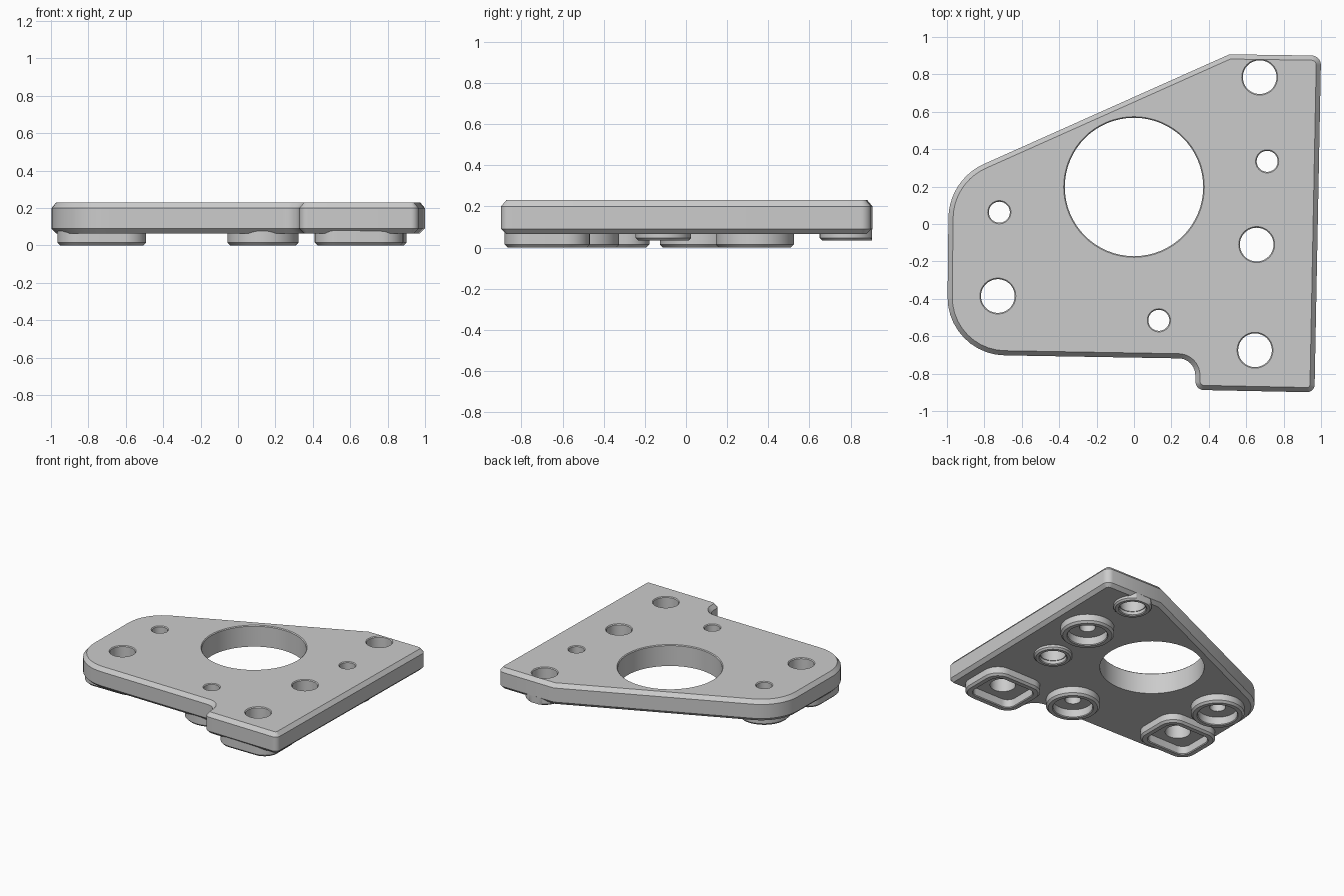
import bpy, bmesh, math
from mathutils import Vector

if "Cube" in bpy.data.objects:
    bpy.data.objects.remove(bpy.data.objects["Cube"])

grey = bpy.data.materials.new("plain grey")
grey.use_nodes = True
grey.diffuse_color = (0.6, 0.6, 0.6, 1)
grey.node_tree.nodes["Principled BSDF"].inputs["Base Color"].default_value = (0.6, 0.6, 0.6, 1)


def rounded(corners, steps=10):
    """Outline from (x, y, radius) corners, listed counter-clockwise."""
    out = []
    for i, (x, y, r) in enumerate(corners):
        p = Vector((x, y))
        a = (Vector(corners[i - 1][:2]) - p).normalized()
        b = (Vector(corners[(i + 1) % len(corners)][:2]) - p).normalized()
        if r == 0:
            out.append(p)
            continue
        half = math.acos(a.dot(b)) / 2
        centre = p + (a + b).normalized() * (r / math.sin(half))
        start = p + a * (r / math.tan(half)) - centre
        first = math.atan2(start.y, start.x)
        convex = a.x * b.y - a.y * b.x < 0
        turn = (math.pi - 2 * half) * (1 if convex else -1)
        for k in range(steps + 1):
            t = first + turn * k / steps
            out.append(centre + r * Vector((math.cos(t), math.sin(t))))
    return out


def circle(x, y, r, n=64):
    return [Vector((x + r * math.cos(2 * math.pi * i / n),
                    y + r * math.sin(2 * math.pi * i / n))) for i in range(n)]


def inset(outline, d):
    """Move an outline inwards by d with mitred corners."""
    out = []
    for i, p in enumerate(outline):
        e1 = (p - outline[i - 1]).normalized()
        e2 = (outline[(i + 1) % len(outline)] - p).normalized()
        n1, n2 = Vector((-e1.y, e1.x)), Vector((-e2.y, e2.x))
        out.append(p + (n1 + n2) * (d / (1 + n1.dot(n2))))
    return out


def loft(bm, layers, closed=False, y_max=9):
    """Skin (outline, z) layers; closed joins last to first, else caps."""
    rings = [[bm.verts.new((p.x, min(p.y, y_max), z)) for p in o] for o, z in layers]
    n = len(rings[0])
    pairs = list(zip(rings, rings[1:]))
    if closed:
        pairs.append((rings[-1], rings[0]))
    else:
        bm.faces.new(rings[0][::-1])
        bm.faces.new(rings[-1])
    for lo, hi in pairs:
        for i in range(n):
            j = (i + 1) % n
            bm.faces.new((lo[i], lo[j], hi[j], hi[i]))


def finish(name, bm):
    bmesh.ops.recalc_face_normals(bm, faces=bm.faces)
    mesh = bpy.data.meshes.new(name)
    bm.to_mesh(mesh)
    bm.free()
    mesh.materials.append(grey)
    obj = bpy.data.objects.new(name, mesh)
    bpy.context.collection.objects.link(obj)
    return obj


def smooth(obj):
    bpy.ops.object.select_all(action='DESELECT')
    obj.select_set(True)
    bpy.context.view_layer.objects.active = obj
    bpy.ops.object.shade_smooth_by_angle(angle=math.radians(25))


BOTTOM, TOP = 0.065, 0.23
WIDE, NARROW, LIP = 0.09, 0.056, 0.006
ring_wide = [(0.672, 0.785), (0.656, -0.11)]
square_wide = [(0.647, -0.675), (-0.728, -0.385)]
ring_narrow = [(0.712, 0.335), (-0.72, 0.063), (0.133, -0.515)]

# Main plate with chamfered rim
outline = rounded([(1.0, 0.9, 0.05), (0.51, 0.907, 0), (-0.99, 0.237, 0.32),
                   (-1.0, -0.697, 0.31), (0.325, -0.72, 0.09),
                   (0.33, -0.887, 0.045), (0.965, -0.9, 0.04)])
bm = bmesh.new()
loft(bm, [(inset(outline, 0.025), BOTTOM), (outline, BOTTOM + 0.025),
          (outline, TOP - 0.03), (inset(outline, 0.025), TOP)])
plate = finish("plate", bm)

# Through holes
bm = bmesh.new()
holes = [(0, 0.198, 0.37)]
holes += [(x, y, WIDE) for x, y in ring_wide + square_wide]
holes += [(x, y, NARROW) for x, y in ring_narrow]
for x, y, r in holes:
    loft(bm, [(circle(x, y, r), -0.1), (circle(x, y, r), TOP - LIP),
              (circle(x, y, r + LIP), TOP), (circle(x, y, r + LIP), 0.4)])
cutter = finish("hole_cutter", bm)
cutter.hide_render = True
mod = plate.modifiers.new("holes", 'BOOLEAN')
mod.operation = 'DIFFERENCE'
mod.solver = 'EXACT'
mod.object = cutter
bpy.context.view_layer.objects.active = plate
bpy.ops.object.modifier_apply(modifier=mod.name)
bpy.data.objects.remove(cutter)
smooth(plate)


def boss(name, outer, wall, z0, chamfer=0.015, y_max=9):
    """Hollow raised rim under the plate."""
    inner = inset(outer, wall)
    top = BOTTOM + 0.03
    bm = bmesh.new()
    loft(bm, [(inner, top), (inner, z0 + LIP), (inset(outer, wall - LIP), z0),
              (inset(outer, chamfer), z0), (outer, z0 + chamfer), (outer, top)],
         closed=True, y_max=y_max)
    smooth(finish(name, bm))


# Rims under the plate
for i, (x, y) in enumerate(ring_wide):
    boss(f"small_ring_{i + 1}", circle(x, y, 0.135), 0.04, 0.035, 0.012, y_max=0.904)
for i, (x, y) in enumerate(ring_narrow):
    boss(f"large_ring_{i + 1}", circle(x, y, 0.19), 0.05, 0)
for i, (x, y) in enumerate(square_wide):
    w, h, r = 0.237, 0.207, 0.12
    boss(f"square_rim_{i + 1}",
         rounded([(x + w, y + h, r), (x - w, y + h, r),
                  (x - w, y - h, r), (x + w, y - h, r)]), 0.055, 0)
